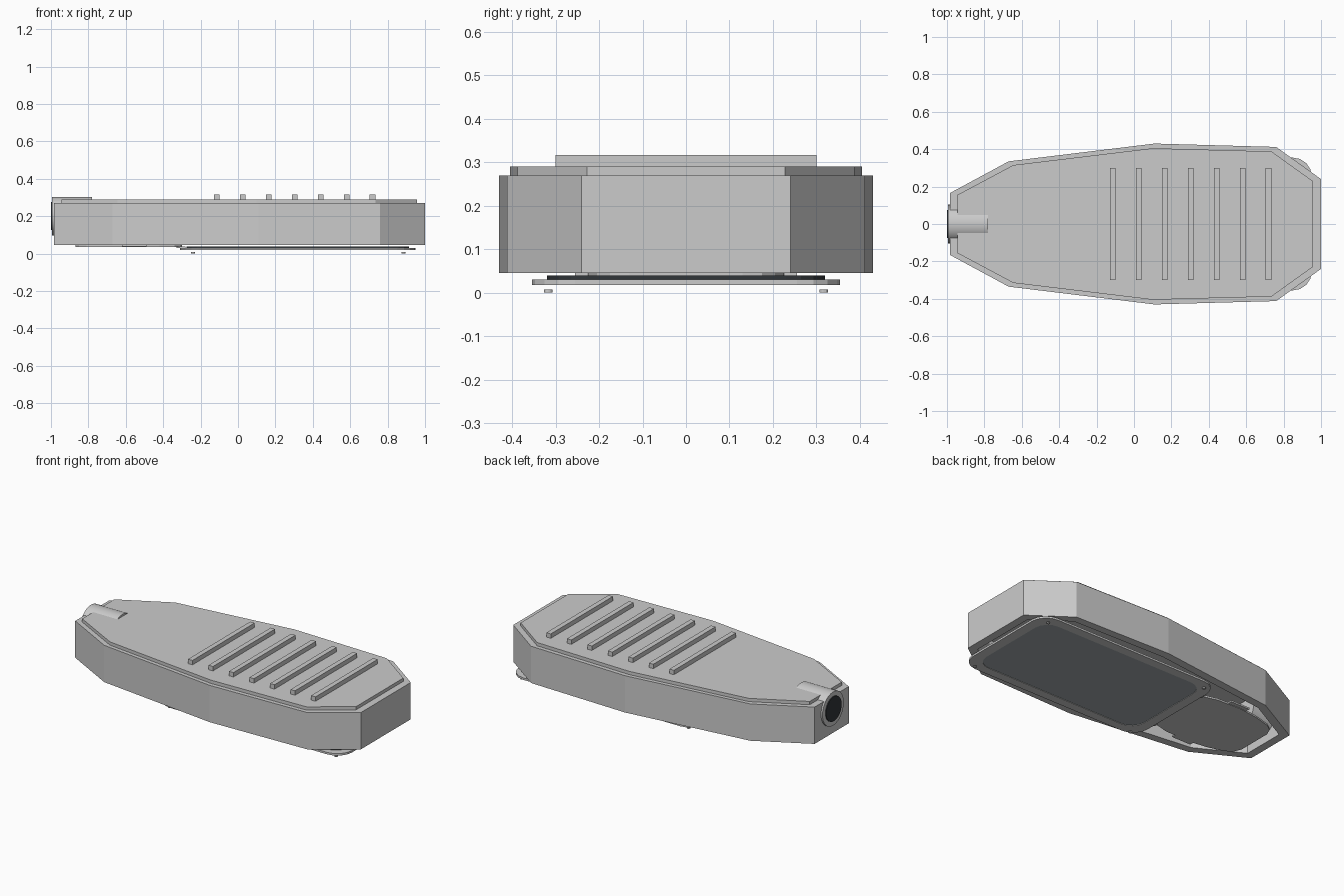
import bpy, bmesh, math
from mathutils import Vector

if "Cube" in bpy.data.objects:
    bpy.data.objects.remove(bpy.data.objects["Cube"])


def material(name, rgb):
    m = bpy.data.materials.new(name)
    m.diffuse_color = (*rgb, 1)
    m.use_nodes = True
    m.node_tree.nodes["Principled BSDF"].inputs["Base Color"].default_value = m.diffuse_color
    return m


DARK = material("dark_rubber", (0.03, 0.035, 0.04))
GLASS = material("glass_grey", (0.36, 0.40, 0.42))


def make(name, bm, mat=None):
    bmesh.ops.recalc_face_normals(bm, faces=bm.faces)
    me = bpy.data.meshes.new(name)
    bm.to_mesh(me)
    bm.free()
    ob = bpy.data.objects.new(name, me)
    bpy.context.collection.objects.link(ob)
    if mat:
        me.materials.append(mat)
    return ob


def mirrored(half):
    """Close a +y half outline by mirroring it to -y."""
    return half + [(x, -y) for x, y in reversed(half)]


def rounded_rect(x0, x1, hy, r, seg):
    pts = []
    corners = [(x1 - r, hy - r), (x0 + r, hy - r), (x0 + r, r - hy), (x1 - r, r - hy)]
    for q, (cx, cy) in enumerate(corners):
        for i in range(seg + 1):
            a = math.pi / 2 * (q + i / seg)
            pts.append((cx + r * math.cos(a), cy + r * math.sin(a)))
    return pts


def prism(name, pts, z0, z1, mat=None):
    bm = bmesh.new()
    lo, hi = ([bm.verts.new((x, y, z)) for x, y in pts] for z in (z0, z1))
    bm.faces.new(lo)
    bm.faces.new(hi)
    for i in range(len(pts)):
        j = (i + 1) % len(pts)
        bm.faces.new((lo[i], lo[j], hi[j], hi[i]))
    return make(name, bm, mat)


def ring(name, outer, inner, z0, z1, mat=None):
    bm = bmesh.new()
    loops = [[bm.verts.new((x, y, z)) for x, y in p]
             for p, z in ((outer, z0), (outer, z1), (inner, z1), (inner, z0))]
    for k in range(4):
        a, b = loops[k], loops[(k + 1) % 4]
        for i in range(len(a)):
            j = (i + 1) % len(a)
            bm.faces.new((a[i], a[j], b[j], b[i]))
    return make(name, bm, mat)


def box(name, x0, x1, y0, y1, z0, z1, mat=None):
    return prism(name, [(x0, y0), (x1, y0), (x1, y1), (x0, y1)], z0, z1, mat)


def disc(cx, cy, r, n):
    return [(cx + r * math.cos(2 * math.pi * i / n), cy + r * math.sin(2 * math.pi * i / n))
            for i in range(n)]


# housing: open-bottomed tapered shell
OUT = mirrored([(-0.985, 0.165), (-0.67, 0.335), (0.11, 0.43), (0.76, 0.412), (1.0, 0.24)])
INN = mirrored([(-0.935, 0.135), (-0.655, 0.288), (0.11, 0.38), (0.74, 0.365), (0.95, 0.215)])
bm = bmesh.new()
loops = [[bm.verts.new((x, y, z)) for x, y in p]
         for p, z in ((OUT, 0.27), (OUT, 0.045), (INN, 0.045), (INN, 0.25))]
for a, b in zip(loops, loops[1:]):
    for i in range(len(a)):
        j = (i + 1) % len(a)
        bm.faces.new((a[i], a[j], b[j], b[i]))
bm.faces.new(loops[0])
bm.faces.new(loops[3])
make("housing", bm)

# raised top plate
prism("top_plate", mirrored([(-0.945, 0.155), (-0.645, 0.315), (0.10, 0.405),
                             (0.735, 0.388), (0.958, 0.228)]), 0.268, 0.29)

# cooling ribs
for i in range(7):
    x = -0.113 + i * 0.1387
    box(f"cooling_rib_{i + 1}", x - 0.015, x + 0.015, -0.30, 0.30, 0.285, 0.317)


# pole socket along x with a dark bore
def x_cylinder(name, r, x0, x1, z, mat=None):
    ob = prism(name, disc(0, 0, r, 32), x0, x1, mat)
    for v in ob.data.vertices:
        v.co = Vector((v.co.z, v.co.x, z + v.co.y))
    bpy.context.view_layer.objects.active = ob
    ob.select_set(True)
    bpy.ops.object.shade_smooth_by_angle(angle=math.radians(35))
    ob.select_set(False)


x_cylinder("pole_socket", 0.103, -0.995, -0.78, 0.20)
x_cylinder("pole_socket_bore", 0.075, -1.0, -0.97, 0.20, DARK)

# lamp frame, gasket and glass underneath
ring("lamp_frame", rounded_rect(-0.31, 0.95, 0.355, 0.10, 4),
     rounded_rect(-0.25, 0.89, 0.30, 0.09, 4), 0.018, 0.030)
prism("lamp_glass", rounded_rect(-0.255, 0.895, 0.305, 0.09, 4), 0.021, 0.028, GLASS)
ring("lamp_gasket", rounded_rect(-0.275, 0.915, 0.32, 0.09, 4),
     rounded_rect(-0.25, 0.89, 0.30, 0.08, 4), 0.030, 0.039, DARK)

# gear compartment cover with rounded, bulging outline
prism("gear_cover", mirrored([(-0.87, 0.11), (-0.85, 0.155), (-0.81, 0.185), (-0.70, 0.215),
                              (-0.58, 0.23), (-0.42, 0.225), (-0.34, 0.205), (-0.31, 0.175),
                              (-0.30, 0.13)]), 0.034, 0.045)

# side latches and hinges of the cover, and frame screws
for side, s in (("left", -1), ("right", 1)):
    y0, y1 = sorted((s * 0.225, s * 0.255))
    box(f"cover_latch_{side}", -0.62, -0.49, y0, y1, 0.037, 0.047)
    y0, y1 = sorted((s * 0.19, s * 0.215))
    box(f"cover_hinge_{side}", -0.33, -0.28, y0, y1, 0.029, 0.038)
    for end, x in (("rear", -0.24), ("front", 0.885)):
        prism(f"frame_screw_{end}_{side}", disc(x, s * 0.317, 0.01, 12), 0.0, 0.007)
